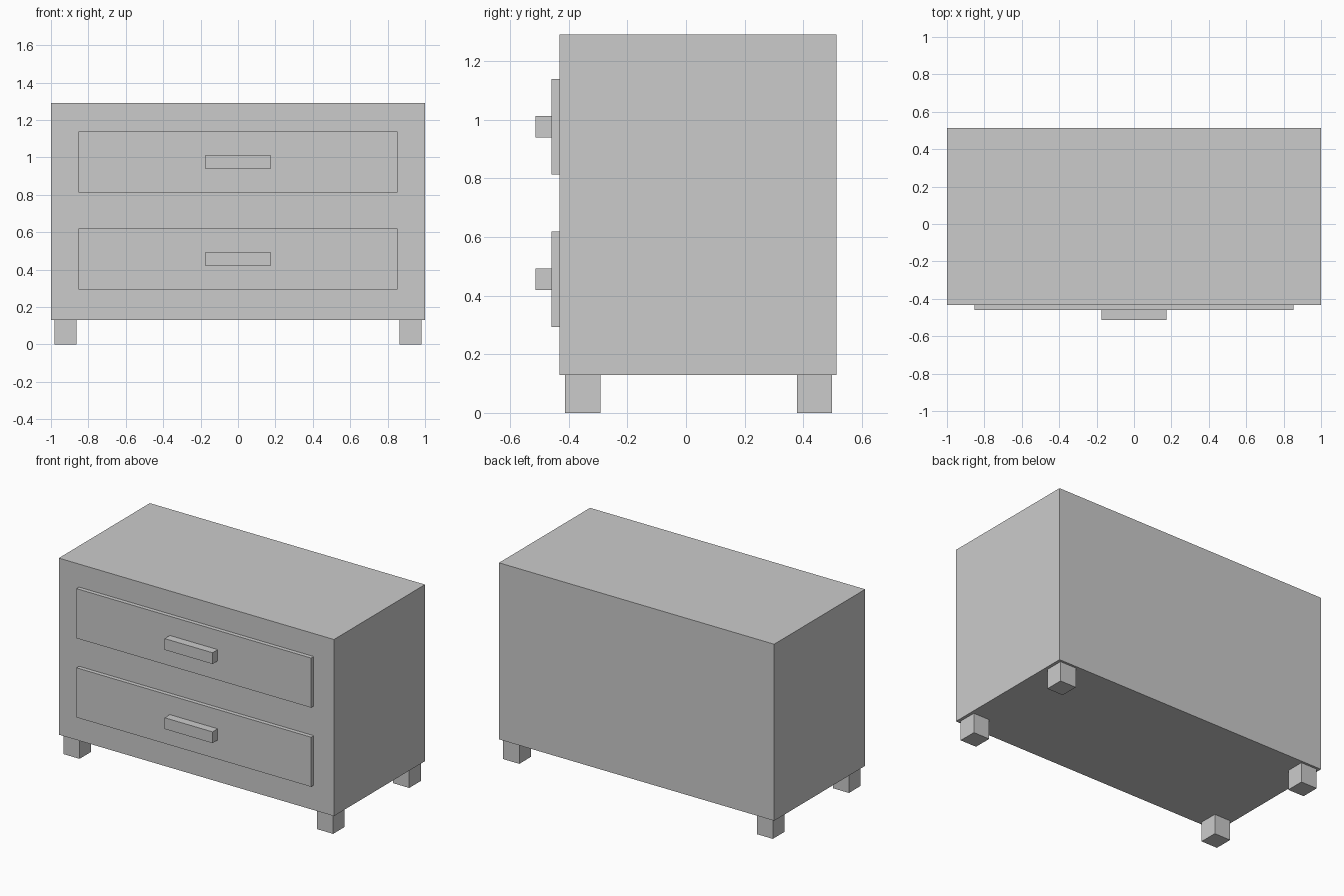
import bpy

if "Cube" in bpy.data.objects:
    bpy.data.objects.remove(bpy.data.objects["Cube"])


def box(name, x, y, z):
    """Axis-aligned box from (min, max) ranges."""
    spans = (x, y, z)
    bpy.ops.mesh.primitive_cube_add(size=1, location=[(a + b) / 2 for a, b in spans])
    obj = bpy.context.object
    obj.name = name
    obj.scale = [b - a for a, b in spans]
    bpy.ops.object.transform_apply(location=False, rotation=False, scale=True)
    return obj


FRONT, BACK = -0.432, 0.513
BOTTOM, TOP = 0.13, 1.29

# Cabinet body
box("cabinet_body", (-1, 1), (FRONT, BACK), (BOTTOM, TOP))

# Drawer fronts with bar handles
for level, z in (("lower", 0.456), ("upper", 0.976)):
    box(level + "_drawer_front", (-0.853, 0.853), (-0.459, FRONT), (z - 0.163, z + 0.163))
    box(level + "_drawer_handle", (-0.174, 0.174), (-0.513, -0.459), (z - 0.037, z + 0.037))

# Four square feet
for depth, y in (("front", (-0.412, -0.292)), ("back", (0.378, 0.498))):
    for side, x in (("left", (-0.98, -0.863)), ("right", (0.863, 0.98))):
        box(f"{depth}_{side}_leg", x, y, (0, BOTTOM))
